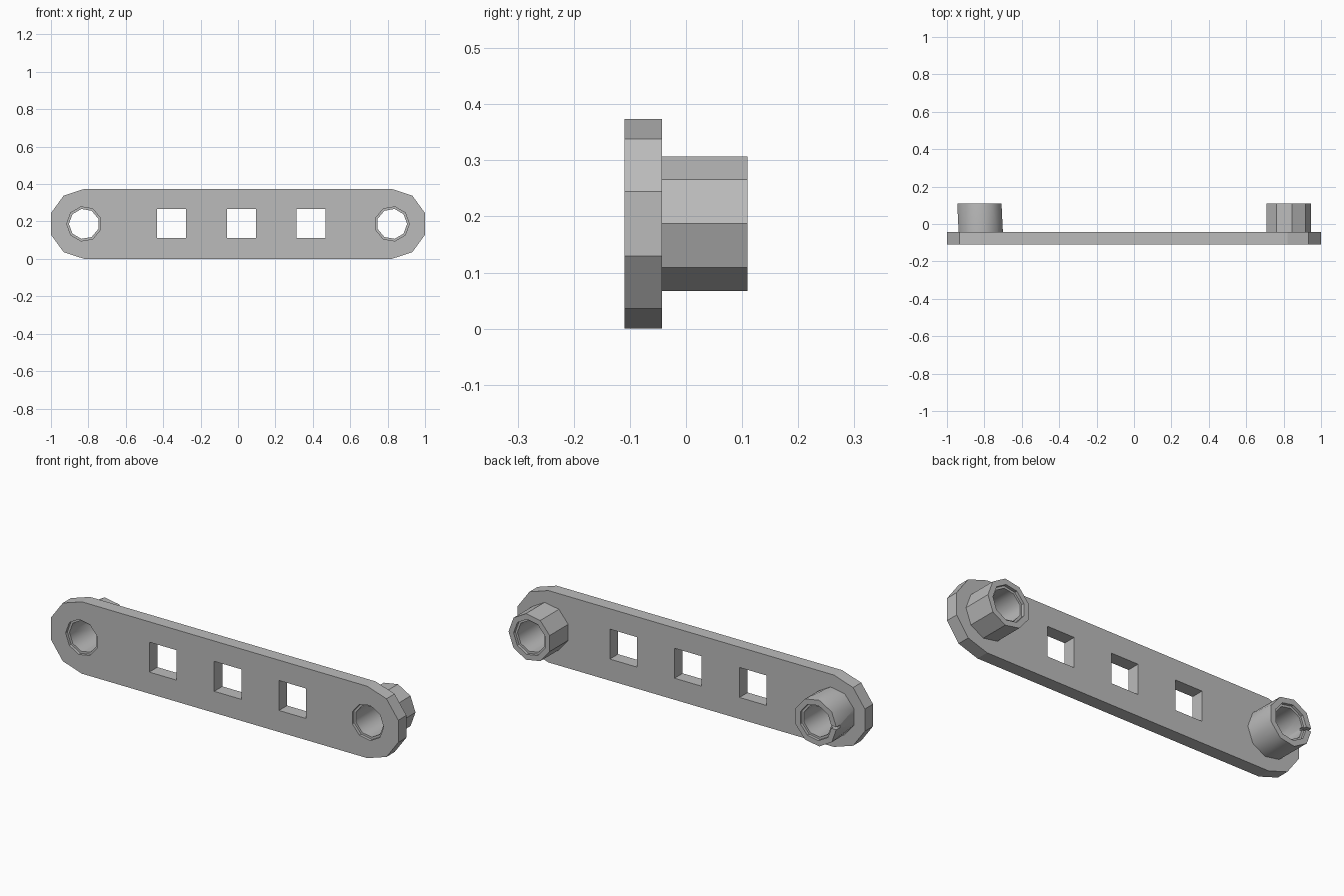
import bpy, bmesh, math
from math import pi, cos, sin, radians

cube = bpy.data.objects.get("Cube")
if cube:
    bpy.data.objects.remove(cube, do_unlink=True)

MID_Z = 0.187
FRONT, BACK, END = -0.11, -0.043, 0.11   # plate front, plate back, boss end
BOSS_X, SIDES = 0.823, 9
LIP_R, BORE_R, BOSS_R = 0.093, 0.081, 0.122

grey = bpy.data.materials.new("plain_grey")
grey.use_nodes = True
colour = (0.5, 0.5, 0.5, 1)
grey.diffuse_color = colour
grey.node_tree.nodes["Principled BSDF"].inputs["Base Color"].default_value = colour


def polygon(cx, r, phase, n=SIDES):
    return [(cx + r * cos(phase + 2 * pi * i / n),
             MID_Z + r * sin(phase + 2 * pi * i / n)) for i in range(n)]


def select_only(ob):
    bpy.ops.object.select_all(action='DESELECT')
    ob.select_set(True)
    bpy.context.view_layer.objects.active = ob


# Flat bar: rounded outline with square windows and round end holes
def make_plate():
    arc = [radians(90 - 36 * i) for i in range(6)]
    half = [(0.822 + MID_Z * cos(a), MID_Z + MID_Z * sin(a)) for a in arc]
    loops = [half + [(-x, z) for x, z in reversed(half)]]
    s = 0.078
    for cx in (-0.356, 0.018, 0.391):
        loops.append([(cx + dx * s, 0.19 + dz * s)
                      for dx, dz in ((-1, -1), (1, -1), (1, 1), (-1, 1))])
    loops.append(polygon(BOSS_X, LIP_R, 0))
    loops.append(polygon(-BOSS_X, LIP_R, pi))
    curve = bpy.data.curves.new("plate", 'CURVE')
    curve.dimensions = '2D'
    curve.fill_mode = 'BOTH'
    curve.extrude = (BACK - FRONT) / 2
    for pts in loops:
        sp = curve.splines.new('POLY')
        sp.points.add(len(pts) - 1)
        for p, (x, z) in zip(sp.points, pts):
            p.co = (x, z, 0, 1)
        sp.use_cyclic_u = True
    ob = bpy.data.objects.new("plate", curve)
    bpy.context.collection.objects.link(ob)
    ob.rotation_euler.x = pi / 2
    ob.location.y = (FRONT + BACK) / 2
    select_only(ob)
    bpy.ops.object.convert(target='MESH')
    ob = bpy.context.object
    ob.data.materials.clear()
    ob.data.materials.append(grey)
    for f in ob.data.polygons:
        f.use_smooth = False


# Hollow boss: closed ring profile with a stepped lip at both ends of the bore
def make_boss(name, cx, phase, twist):
    profile = [(BORE_R, FRONT + 0.015), (BORE_R, END - 0.015),
               (LIP_R, END - 0.015), (LIP_R, END), (BOSS_R, END),
               (BOSS_R, BACK), (LIP_R, BACK), (LIP_R, FRONT + 0.015)]
    bm = bmesh.new()
    rings = []
    for r, y in profile:
        ph = phase + (twist if (r, y) == (BOSS_R, BACK) else 0)
        rings.append([bm.verts.new((x, y, z)) for x, z in polygon(cx, r, ph)])
    for k, a in enumerate(rings):
        b = rings[(k + 1) % len(rings)]
        for i in range(SIDES):
            j = (i + 1) % SIDES
            quad = (a[i], a[j], b[j], b[i])
            if twist and k == 4:
                faces = [bm.faces.new((a[i], a[j], b[i])),
                         bm.faces.new((a[j], b[j], b[i]))]
            else:
                faces = [bm.faces.new(quad)]
            for f in faces:
                f.smooth = k == 0 or (k == 4 and twist != 0)
    bmesh.ops.recalc_face_normals(bm, faces=bm.faces)
    for e in bm.edges:
        e.smooth = e.calc_face_angle(0) < radians(50)
    me = bpy.data.meshes.new(name)
    bm.to_mesh(me)
    bm.free()
    me.materials.append(grey)
    ob = bpy.data.objects.new(name, me)
    bpy.context.collection.objects.link(ob)
    return ob


make_plate()
make_boss("left_boss", BOSS_X, 0, 0)
right_boss = make_boss("right_boss", -BOSS_X, pi, pi / SIDES)

# Small notch through the outer rim of the right boss
bpy.ops.mesh.primitive_cube_add(size=1, location=(-BOSS_X - 0.11, END, MID_Z))
cutter = bpy.context.object
cutter.name = "notch_cutter"
cutter.scale = (0.07, 0.06, 0.014)
cutter.hide_render = True
cutter.data.materials.append(grey)
mod = right_boss.modifiers.new("notch", 'BOOLEAN')
mod.operation = 'DIFFERENCE'
mod.solver = 'EXACT'
mod.object = cutter
select_only(right_boss)
bpy.ops.object.modifier_apply(modifier=mod.name)
bpy.data.objects.remove(cutter, do_unlink=True)
